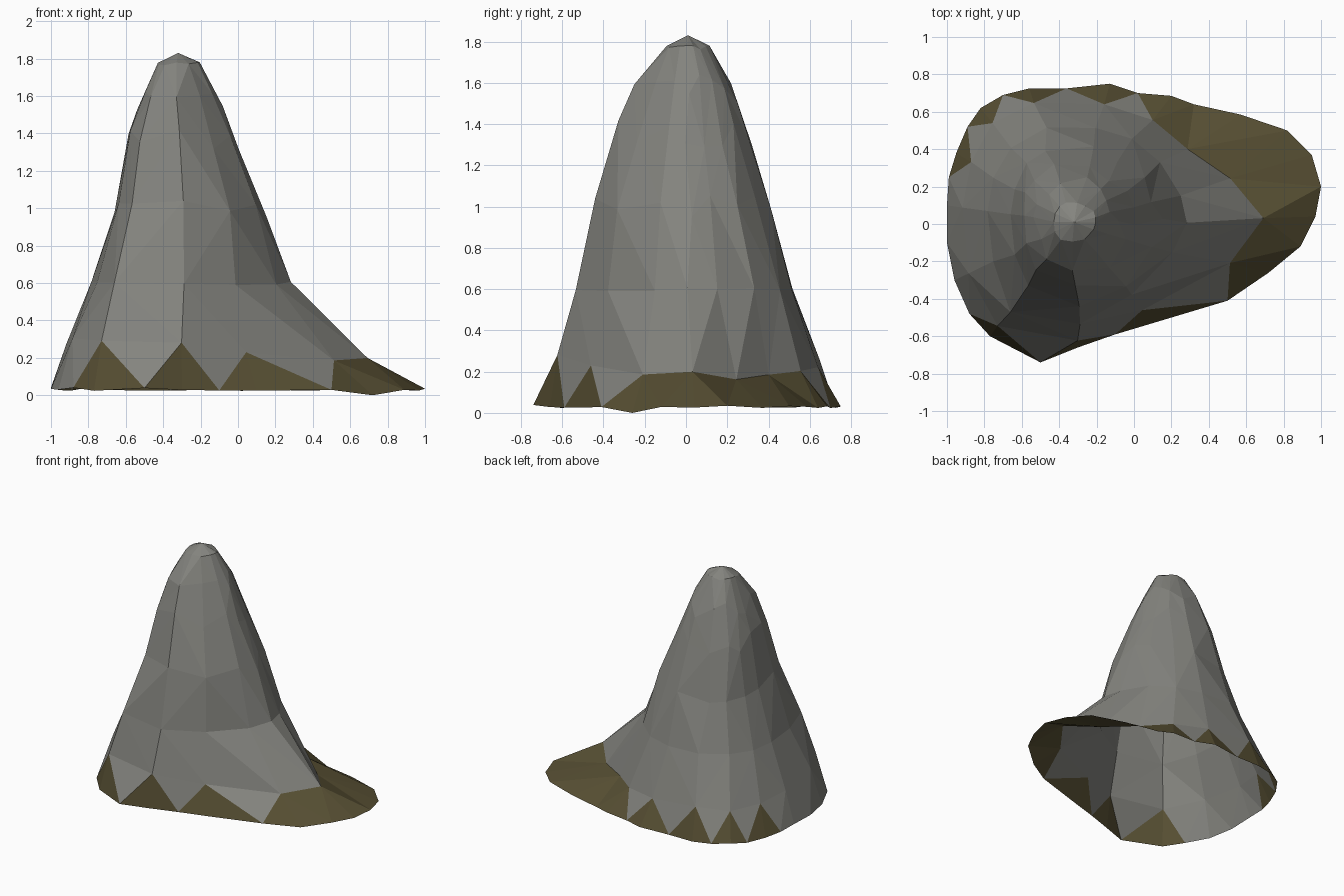
import bpy, bmesh, math, random

if "Cube" in bpy.data.objects:
    bpy.data.objects.remove(bpy.data.objects["Cube"])

random.seed(7)
CX, CY = -0.33, 0.0          # axis of the spire

# ground outline seen from above, counter-clockwise
outline = [(.89, -.12), (.97, .04), (1, .2), (.95, .37), (.82, .5), (.57, .585), (.32, .64),
           (.2, .685), (.02, .7), (-.13, .75), (-.36, .725), (-.56, .725), (-.7, .69),
           (-.82, .62), (-.89, .52), (-.95, .38), (-.99, .25), (-1, .1), (-1, -.1),
           (-.96, -.3), (-.88, -.48), (-.77, -.6), (-.5, -.74), (-.3, -.66), (-.1, -.59),
           (.1, -.53), (.5, -.41), (.72, -.26)]

# height: radius every 30 degrees around the axis
rings = {
    0.28: [1.04, .74, .69, .635, .71, .63, .58, .62, .69, .63, .56, .67],
    0.60: [.60, .58, .54, .50, .54, .48, .43, .48, .57, .54, .47, .51],
    1.00: [.47, .45, .42, .40, .40, .35, .31, .35, .43, .44, .43, .44],
    1.35: [.32, .32, .31, .31, .31, .29, .27, .29, .33, .35, .29, .30],
    1.57: [.24, .24, .24, .24, .23, .21, .19, .21, .25, .26, .21, .20],
    1.77: [.13, .13, .12, .12, .12, .11, .10, .10, .10, .10, .10, .11],
}
heights = list(rings)


def sample(table, angle):
    t = (math.degrees(angle) % 360) / 30
    i, f = int(t) % 12, t % 1
    return table[i] * (1 - f) + table[(i + 1) % 12] * f


def radius(z, angle):
    """Rock radius at any height, so moved points stay on the slope."""
    k = 0
    while k < len(heights) - 2 and z > heights[k + 1]:
        k += 1
    z0, z1 = heights[k], heights[k + 1]
    f = max(0, (z - z0) / (z1 - z0))
    return sample(rings[z0], angle) * (1 - f) + sample(rings[z1], angle) * f


def material(name, colour):
    m = bpy.data.materials.new(name)
    m.diffuse_color = colour
    m.use_nodes = True
    m.node_tree.nodes["Principled BSDF"].inputs["Base Color"].default_value = m.diffuse_color
    return m


bm = bmesh.new()
n = len(outline) // 2

# open ground rim
rim = []
for k, (x, y) in enumerate(outline):
    z = 0.0 if k == 27 else 0.035 + random.uniform(-.012, .006)
    rim.append(bm.verts.new((x, y, z)))

# faceted rock rings, one column per second rim point
layers = []
for level, z0 in enumerate(heights):
    layer = []
    for i in range(n):
        x, y = outline[2 * i + 1]
        a = math.atan2(y - CY, x - CX)
        if level == 0:
            r = sample(rings[z0], a)
            z = z0 - .11 * max(0, math.cos(a)) - .04 * max(0, -math.sin(a) * -1) \
                + random.uniform(-.01, .04)
        else:
            a += random.uniform(-.05, .05)
            z = z0 + random.uniform(-.07, .07) * (0.15 if level in (1, 5) else 1)
            r = radius(z, a) * random.uniform(.99, 1.04)
        layer.append(bm.verts.new((CX + r * math.cos(a), CY + r * math.sin(a), z)))
    layers.append(layer)


def face(verts, mat=0):
    bm.faces.new(verts).material_index = mat


# earth teeth around the foot, wide earth apron on the right
first = layers[0]
for i in range(n):
    j = (i + 1) % n
    b0, b1, b2 = rim[2 * i], rim[2 * i + 1], rim[(2 * i + 2) % len(rim)]
    earth = 0 if i in (8, 9) else 1
    face((b0, b1, first[i]), earth)
    face((b1, b2, first[i]), earth)
    face((b2, first[j], first[i]), 1 if i in (0, 1, 2, 13) else 0)

# rock flanks, choosing the diagonal that bulges outwards most of the time
for lo, hi in zip(layers, layers[1:]):
    for i in range(n):
        j = (i + 1) % n
        a, b, c, d = lo[i], lo[j], hi[j], hi[i]
        bulge = (b.co - a.co).cross(d.co - a.co).dot(c.co - a.co) < 0
        if bulge != (random.random() < .15):
            face((a, b, d))
            face((b, c, d))
        else:
            face((a, b, c))
            face((a, c, d))

# rounded summit
peak = bm.verts.new((-.32, .01, 1.83))
for i in range(n):
    face((layers[-1][i], layers[-1][(i + 1) % n], peak))

mesh = bpy.data.meshes.new("rock_spire")
bm.to_mesh(mesh)
bm.free()
mesh.materials.append(material("stone", (.23, .23, .21, 1)))
mesh.materials.append(material("earth", (.095, .078, .033, 1)))
spire = bpy.data.objects.new("rock_spire", mesh)
bpy.context.collection.objects.link(spire)
